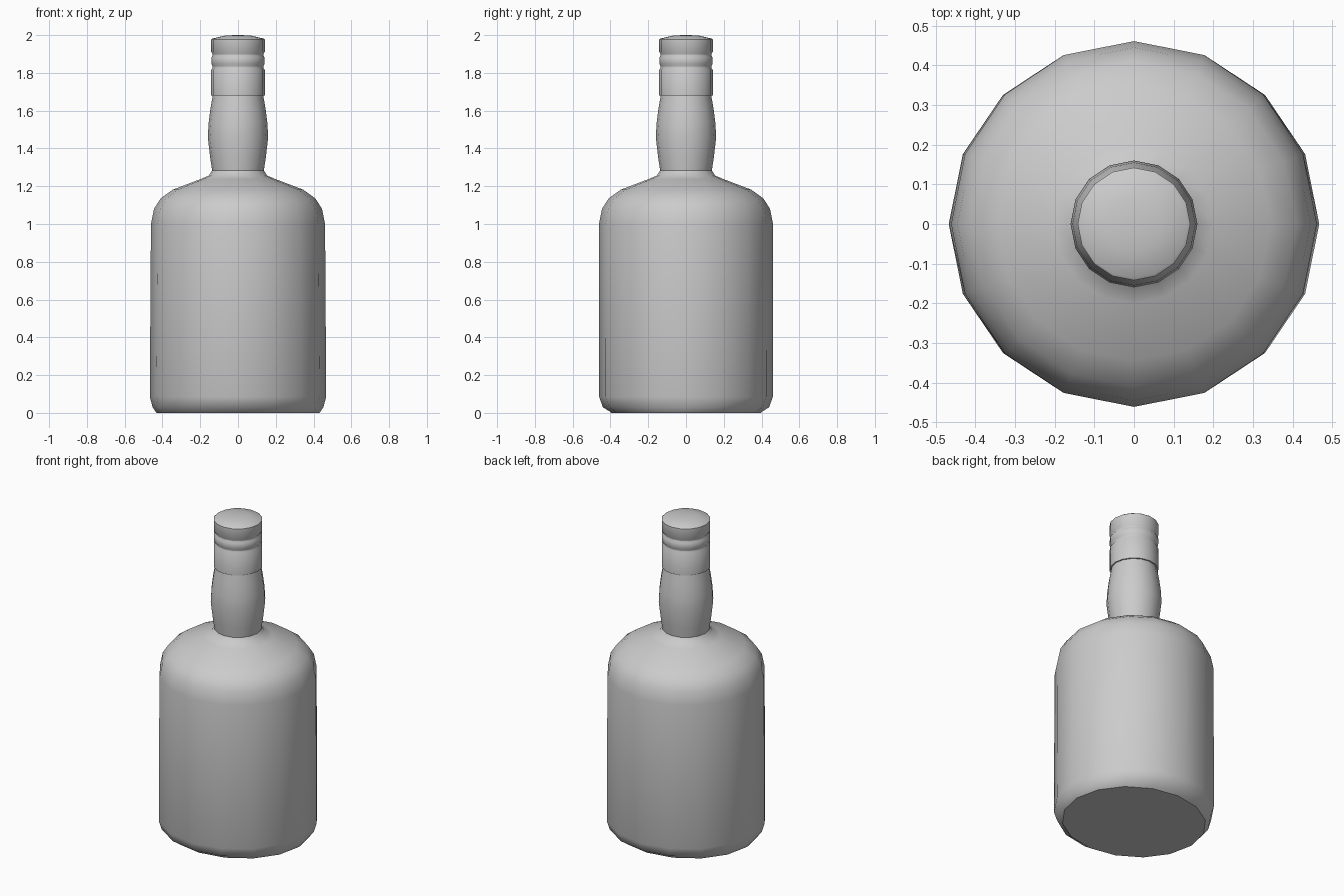
import bpy, bmesh, math

if "Cube" in bpy.data.objects:
    bpy.data.objects.remove(bpy.data.objects["Cube"])

SIDES = 16


def lathe(name, rings):
    """Closed turned shape from (x radius, y radius, z) rings, bottom to top."""
    bm = bmesh.new()
    loops = []
    for rx, ry, z in rings:
        loops.append([bm.verts.new((rx * math.cos(2 * math.pi * i / SIDES),
                                    ry * math.sin(2 * math.pi * i / SIDES), z))
                      for i in range(SIDES)])
    for a, b in zip(loops, loops[1:]):
        for i in range(SIDES):
            j = (i + 1) % SIDES
            bm.faces.new((a[i], a[j], b[j], b[i]))
    bm.faces.new(loops[0][::-1])
    bm.faces.new(loops[-1])
    mesh = bpy.data.meshes.new(name)
    bm.to_mesh(mesh)
    bm.free()
    obj = bpy.data.objects.new(name, mesh)
    bpy.context.collection.objects.link(obj)
    bpy.ops.object.select_all(action='DESELECT')
    obj.select_set(True)
    bpy.context.view_layer.objects.active = obj
    bpy.ops.object.shade_smooth_by_angle(angle=math.radians(40))
    return obj


def round_rings(profile):
    return [(r, r, z) for r, z in profile]


# Glass body: slightly oval base, straight wall, rounded shoulder, bulging neck
base = [(0.435, 0.40, 0.005), (0.452, 0.44, 0.03), (0.467, 0.46, 0.085)]
wall_and_neck = [(0.461, 1.0), (0.445, 1.08), (0.41, 1.135), (0.345, 1.182),
                 (0.20, 1.237), (0.155, 1.256), (0.137, 1.283), (0.147, 1.35),
                 (0.16, 1.46), (0.155, 1.54), (0.146, 1.61), (0.132, 1.69)]
lathe("bottle_body", [(0.43, 0.395, 0.0)] + base + round_rings(wall_and_neck))

# Cap: skirt, two grooves, slightly domed top
cap = [(0.142, 1.68), (0.142, 1.815), (0.134, 1.828), (0.134, 1.836),
       (0.141, 1.848), (0.141, 1.882), (0.134, 1.892), (0.134, 1.90),
       (0.142, 1.912), (0.142, 1.977), (0.135, 1.982), (0.07, 1.997), (0.02, 2.0)]
lathe("bottle_cap", round_rings(cap))
